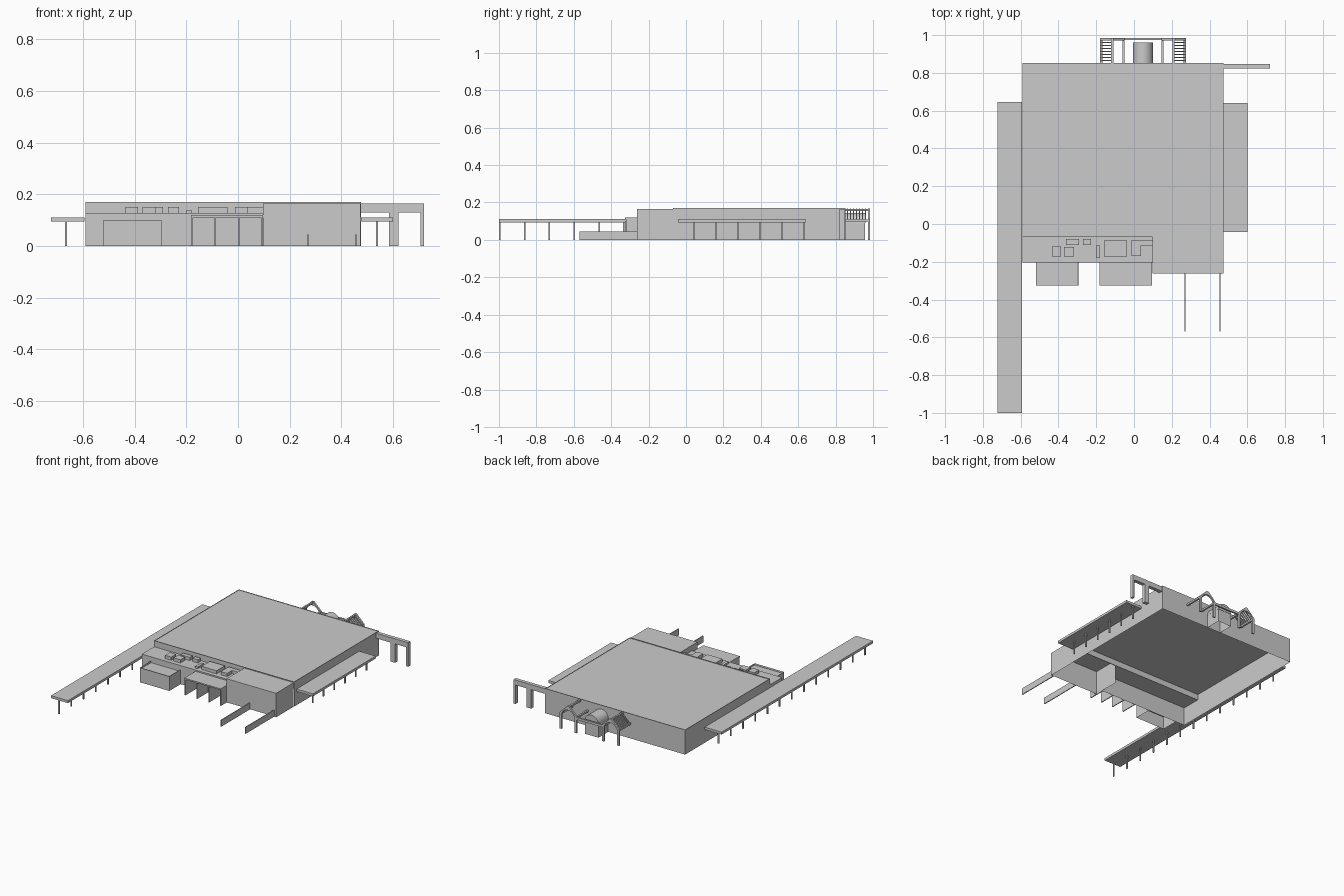
import bpy, bmesh, math

if "Cube" in bpy.data.objects:
    bpy.data.objects.remove(bpy.data.objects["Cube"])

FACES = {'bottom': (0, 3, 2, 1), 'top': (4, 5, 6, 7), 'front': (0, 1, 5, 4),
         'right': (1, 2, 6, 5), 'back': (2, 3, 7, 6), 'left': (3, 0, 4, 7)}


def finish(name, bm):
    me = bpy.data.meshes.new(name)
    bm.to_mesh(me)
    bm.free()
    ob = bpy.data.objects.new(name, me)
    bpy.context.collection.objects.link(ob)
    return ob


def add_box(bm, x, y, z, skip=(), rim=None):
    """Box from (min, max) ranges; can leave sides open or sink the roof behind a rim."""
    v = [bm.verts.new((x[i], y[j], z[k])) for k in (0, 1)
         for i, j in ((0, 0), (1, 0), (1, 1), (0, 1))]
    made = {n: bm.faces.new([v[i] for i in f]) for n, f in FACES.items() if n not in skip}
    if rim:
        top = made['top']
        bmesh.ops.inset_individual(bm, faces=[top], thickness=rim[0])
        # raised lip with its own inner wall
        ext = bmesh.ops.inset_individual(bm, faces=[top], thickness=0.0005)
        for w in top.verts:
            w.co.z -= rim[1]


def box(name, x, y, z, skip=(), rim=None):
    bm = bmesh.new()
    add_box(bm, x, y, z, skip, rim)
    return finish(name, bm)


def boxes(name, items):
    bm = bmesh.new()
    for it in items:
        add_box(bm, *it)
    return finish(name, bm)


def prism(name, pts, y0, y1):
    """Extrude an x-z outline along y."""
    bm = bmesh.new()
    f = bm.faces.new([bm.verts.new((x, y0, z)) for x, z in pts])
    r = bmesh.ops.extrude_face_region(bm, geom=[f])
    for g in r['geom']:
        if isinstance(g, bmesh.types.BMVert):
            g.co.y = y1
    bmesh.ops.recalc_face_normals(bm, faces=bm.faces)
    return finish(name, bm)


# Main hall: open-bottomed shell with a low parapet
box('main_hall', (-.59, .475), (-.07, .852), (0, .17), ('bottom', 'front'), (.006, .004))
box('hall_front_upstand', (-.59, .475), (-.07, -.066), (.126, .17))

# Lower front wing and right front block
box('low_front_wing', (-.59, .097), (-.203, -.07), (0, .128), ('bottom', 'back', 'right'))
box('right_front_block', (.097, .473), (-.258, -.07), (0, .165), ('bottom', 'back'))
boxes('dock_surround', [((.097, .473), (-.262, -.258), (.135, .165)),
                        ((.097, .110), (-.262, -.258), (0, .135)),
                        ((.460, .473), (-.262, -.258), (0, .135))])

# Dock ramp walls
boxes('dock_walls', [((x - .003, x + .003), (-.57, -.26), (0, .045)) for x in (.27, .455)])

# Front annex with parapet
box('front_annex', (-.52, -.295), (-.325, -.203), (0, .10), ('bottom', 'back'), (.006, .012))

# Loading bay canopy and fins
box('bay_canopy', (-.182, .096), (-.325, -.203), (.11, .119))
boxes('bay_fins', [((x - .003, x + .003), (-.322, -.203), (0, .11))
                   for x in (-.178, -.088, .003, .092)])

# Rooftop equipment
units = [(-.36, -.29, -.11, -.08, .15), (-.27, -.228, -.11, -.08, .15),
         (-.435, -.387, -.173, -.12, .15), (-.37, -.317, -.173, -.123, .15),
         (-.2, -.18, -.18, -.115, .14), (-.155, -.04, -.175, -.085, .15),
         (-.012, .036, -.17, -.085, .15), (.036, .097, -.115, -.085, .15)]
boxes('roof_units', [((a, b), (c, d), (.128, h), ('bottom',)) for a, b, c, d, h in units])

# Side walkways: flat canopy on a row of thin posts
P = .004
box('right_walkway_roof', (.475, .60), (-.042, .64), (.094, .111))
boxes('right_walkway_posts', [((.537 - P, .537 + P), (y - P, y + P), (0, .094))
                              for y in [.045 + .117 * i for i in range(6)]])
box('left_walkway_roof', (-.723, -.594), (-1, .645), (.094, .111))
boxes('left_walkway_posts', [((-.665 - P, -.665 + P), (y - P, y + P), (0, .094))
                             for y in [-.995 + .1325 * i for i in range(13)]])

# Freestanding portal continuing the back wall
prism('back_portal', [(.47, .13), (.585, .13), (.585, 0), (.62, 0), (.62, .13), (.705, .13),
                      (.705, 0), (.72, 0), (.72, .165), (.47, .165)], .822, .847)

# Back entrance, mirrored about its own centre line
CX = .0475


def entrance_side(side, s):
    def X(d):
        return CX + s * d

    def span(a, b):
        return tuple(sorted((X(a), X(b))))
    # gabled frame with a round-arched opening, at the front and at the wall
    arc = [(.162 + .05 * math.cos(t), .092 + .05 * math.sin(t))
           for t in [math.pi * i / 12 for i in range(13)]]
    outline = [(.212, 0)] + arc + [(.112, 0), (.097, 0), (.097, .112), (.155, .168),
                                   (.169, .168), (.227, .112), (.227, 0)]
    pts = [(X(a), z) for a, z in outline]
    prism(side + '_entrance_gable', pts, .972, .984)
    # rails running back to the wall: inner eave, ridge, outer eave
    boxes(side + '_entrance_rails', [(span(a, a + .012), (.85, .973), z) for a, z in
                                     ((.097, (.098, .11)), (.156, (.154, .166)),
                                      (.215, (.098, .11)))])
    # sloping slats on the outer pitch
    for i in range(7):
        y = .862 + .016 * i
        prism(side + '_slat_%d' % (i + 1),
              [(X(.164), .157), (X(.164), .167), (X(.224), .112), (X(.224), .102)], y, y + .005)


entrance_side('left', -1)
entrance_side('right', 1)
box('entrance_crossbeam', (CX - .10, CX + .10), (.973, .984), (.094, .11))

# Entrance vestibule under a barrel vault
box('vestibule', (CX - .052, CX + .052), (.852, .958), (0, .09), ('bottom', 'top'))
vault = prism('barrel_vault', [(CX + .053 * math.cos(math.pi * i / 24),
                                .09 + .053 * math.sin(math.pi * i / 24))
                               for i in range(25)], .852, .96)
bpy.context.view_layer.objects.active = vault
vault.select_set(True)
bpy.ops.object.shade_smooth_by_angle()
